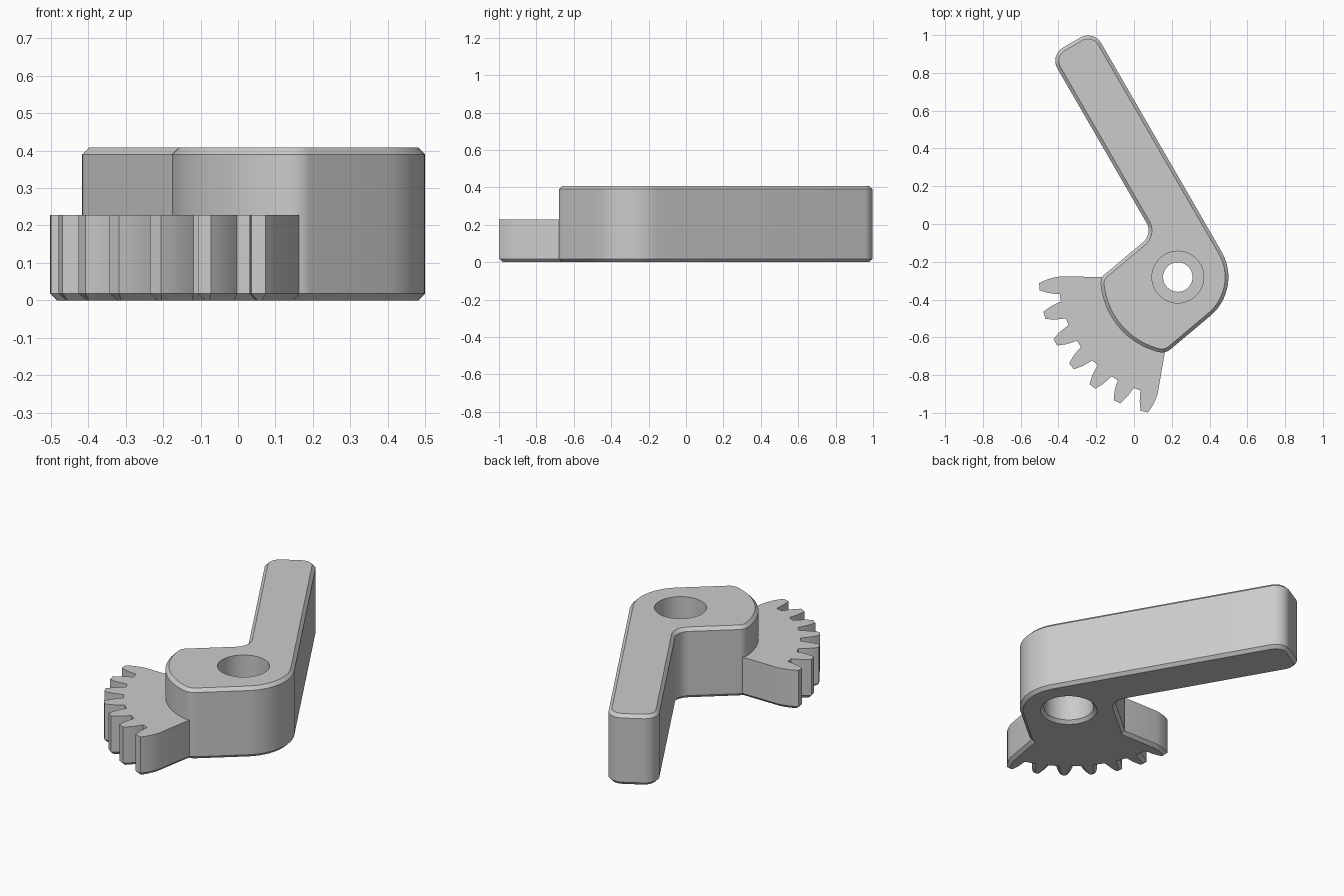
import bpy, bmesh, math
from mathutils import Vector

if "Cube" in bpy.data.objects:
    bpy.data.objects.remove(bpy.data.objects["Cube"])

HUB = Vector((0.232, -0.281, 0))
HUB_R, ARC_R, STRIP, ARM_LEN = 0.268, 0.41, 0.26, 1.356
HEIGHT, GEAR_H, CHAMFER = 0.408, 0.228, 0.018

grey = bpy.data.materials.new("matte grey")
grey.use_nodes = True
grey.diffuse_color = (0.6, 0.6, 0.6, 1)
grey.node_tree.nodes["Principled BSDF"].inputs["Base Color"].default_value = grey.diffuse_color


def polar(r, deg):
    a = math.radians(deg)
    return Vector((r * math.cos(a), r * math.sin(a)))


def arc(r, start, end, n):
    return [polar(r, start + (end - start) * i / n) for i in range(n + 1)]


def fillet(prev, corner, nxt, r, n=8):
    """Points of a round corner of radius r."""
    a, b = (prev - corner).normalized(), (nxt - corner).normalized()
    half = a.angle(b) / 2
    centre = corner + (a + b).normalized() * r / math.sin(half)
    s = corner + a * r / math.tan(half) - centre
    e = corner + b * r / math.tan(half) - centre
    return [centre + s.lerp(e, i / n).normalized() * r for i in range(n + 1)]


def inset(pts, d):
    """Move a counter-clockwise outline inwards by d, with mitred corners."""
    out = []
    for i, p in enumerate(pts):
        a = (p - pts[i - 1]).normalized()
        b = (pts[(i + 1) % len(pts)] - p).normalized()
        na, nb = Vector((-a.y, a.x)), Vector((-b.y, b.x))
        out.append(p + (na + nb) * d / (1 + na.dot(nb)))
    return out


def prism(name, pts, levels):
    """Stack an outline through (height, inset) levels and cap both ends."""
    bm = bmesh.new()
    rings = [[bm.verts.new((p.x, p.y, z)) for p in inset(pts, d)] for z, d in levels]
    n = len(pts)
    for low, high in zip(rings, rings[1:]):
        for i in range(n):
            j = (i + 1) % n
            bm.faces.new((low[i], low[j], high[j], high[i]))
    bm.faces.new(rings[0][::-1])
    bm.faces.new(rings[-1])
    mesh = bpy.data.meshes.new(name)
    bm.to_mesh(mesh)
    bm.free()
    mesh.materials.append(grey)
    ob = bpy.data.objects.new(name, mesh)
    ob.location = HUB
    bpy.context.collection.objects.link(ob)
    return ob


def smooth(ob):
    bpy.ops.object.select_all(action='DESELECT')
    ob.select_set(True)
    bpy.context.view_layer.objects.active = ob
    bpy.ops.object.shade_smooth_by_angle(angle=math.radians(30))


# Lever outline: hub round, straight arm, concave elbow and curved cheek
side, along = polar(1, 30), polar(1, 120)
strip_dir, strip_up = polar(1, 40), polar(1, 130)
arm_right = side * HUB_R + along * ARM_LEN
arm_left = along * ARM_LEN
elbow = along * STRIP / along.dot(strip_up)
cheek_top = strip_up * STRIP - strip_dir * math.sqrt(ARC_R**2 - STRIP**2)
cheek_low = -strip_up * HUB_R - strip_dir * math.sqrt(ARC_R**2 - HUB_R**2)
hub = arc(HUB_R, -50, 30, 20)
cheek = arc(ARC_R, 186, 254, 20)
outline = (hub
           + fillet(hub[-1], arm_right, arm_left, 0.08)
           + fillet(arm_right, arm_left, elbow, 0.08)
           + fillet(arm_left, elbow, cheek_top, 0.08)
           + fillet(elbow, cheek_top, cheek[0], 0.06)
           + cheek
           + fillet(cheek[-1], cheek_low, hub[0], 0.07))
lever = prism("lever_body", outline, [(0, CHAMFER), (CHAMFER, 0),
                                      (HEIGHT - CHAMFER, 0), (HEIGHT, CHAMFER)])

# Stepped pivot hole: wide bore from both ends with a thin collar between
bore, collar = 0.137, 0.059
cutter = prism("pivot_cutter", arc(bore, 0, 360, 64)[:-1],
               [(-0.01, -0.01 - CHAMFER), (CHAMFER, 0), (0.17, 0), (0.17, collar),
                (0.24, collar), (0.24, 0), (0.5, 0)])
cutter.hide_render = True
cut = lever.modifiers.new("pivot hole", 'BOOLEAN')
cut.operation, cut.solver, cut.object = 'DIFFERENCE', 'EXACT', cutter
bpy.context.view_layer.objects.active = lever
bpy.ops.object.modifier_apply(modifier=cut.name)
bpy.data.objects.remove(cutter)
smooth(lever)

# Gear sector: seven teeth, twelve degrees apart
flank = [(0.632, 4.2), (0.66, 3.7), (0.69, 3.0), (0.715, 2.2), (0.735, 1.5)]
teeth = []
for k in range(7):
    mid = 184 + 12 * k
    teeth += [polar(r, mid - a) for r, a in flank]
    teeth += [polar(r, mid + a) for r, a in reversed(flank)]
sector = teeth + arc(0.36, 260.2, 179.8, 16)
smooth(prism("gear_sector", sector, [(0, CHAMFER), (CHAMFER, 0), (GEAR_H, 0)]))
